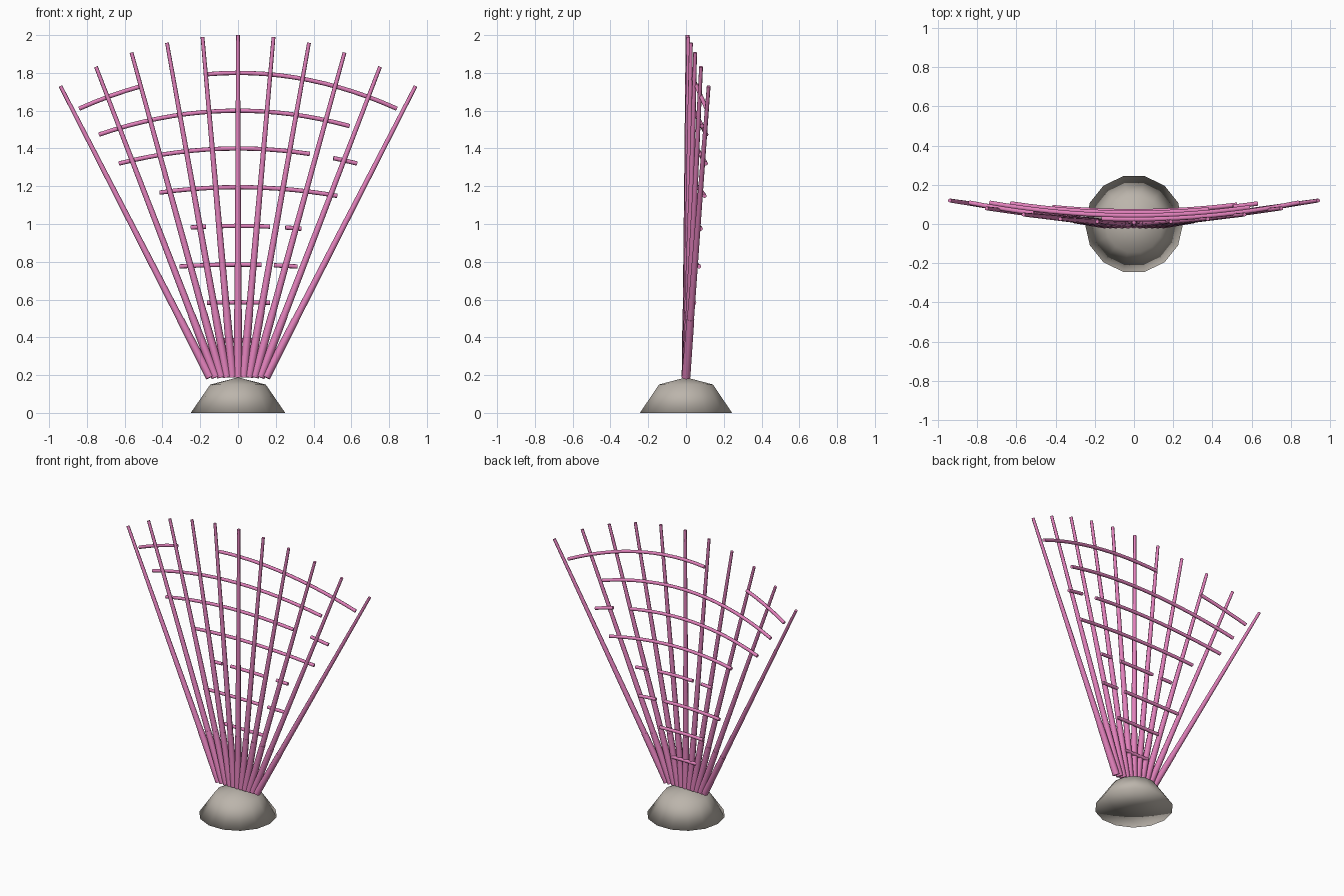
import bpy, bmesh, math
from mathutils import Vector

if "Cube" in bpy.data.objects:
    bpy.data.objects.remove(bpy.data.objects["Cube"])


def material(name, colour):
    m = bpy.data.materials.new(name)
    m.diffuse_color = colour
    m.use_nodes = True
    m.node_tree.nodes["Principled BSDF"].inputs["Base Color"].default_value = m.diffuse_color
    return m


pink = material("coral_pink", (0.76, 0.22, 0.50, 1))
stone = material("warm_stone", (0.50, 0.46, 0.41, 1))


def finish(bm, name, mat, angle=50):
    bmesh.ops.recalc_face_normals(bm, faces=bm.faces)
    me = bpy.data.meshes.new(name)
    bm.to_mesh(me)
    bm.free()
    ob = bpy.data.objects.new(name, me)
    bpy.context.collection.objects.link(ob)
    me.materials.append(mat)
    bpy.ops.object.select_all(action='DESELECT')
    ob.select_set(True)
    bpy.context.view_layer.objects.active = ob
    bpy.ops.object.shade_smooth_by_angle(angle=math.radians(angle))
    return ob


def tube(bm, pts, radii, sides=8):
    """Capped tube through points."""
    rings = []
    for i, p in enumerate(pts):
        d = (pts[min(i + 1, len(pts) - 1)] - pts[max(i - 1, 0)]).normalized()
        u = d.cross(Vector((0, 1, 0))).normalized()
        v = d.cross(u)
        rings.append([bm.verts.new(p + radii[i] * (u * math.cos(a) + v * math.sin(a)))
                      for a in (2 * math.pi * k / sides for k in range(sides))])
    for a, b in zip(rings, rings[1:]):
        for k in range(sides):
            j = (k + 1) % sides
            bm.faces.new((a[k], a[j], b[j], b[k]))
    bm.faces.new(rings[0])
    bm.faces.new(rings[-1])


# Low dome holdfast, 14 sides, smooth all over
bm = bmesh.new()
n = 14
low, high = [[bm.verts.new((r * math.cos(2 * math.pi * k / n), r * math.sin(2 * math.pi * k / n), z))
              for k in range(n)] for r, z in ((0.25, 0.0), (0.147, 0.15))]
apex, centre = bm.verts.new((0, 0, 0.188)), bm.verts.new((0, 0, 0))
for k in range(n):
    j = (k + 1) % n
    bm.faces.new((low[k], low[j], high[j], high[k]))
    bm.faces.new((high[k], high[j], apex))
    bm.faces.new((low[j], low[k], centre))
finish(bm, "base_rock", stone, 180)

# Eleven fan ribs, each of five stepped segments
bm = bmesh.new()
steps = ((0.0230, 0.0200), (0.0185, 0.0165), (0.0165, 0.0140), (0.0140, 0.0120), (0.0120, 0.0100))
for i in range(-5, 6):
    x = 0.188 * i
    bottom = Vector((0.0295 * i, 0, 0.188))
    top = Vector((x, 0.008 + 0.112 * (i / 5) ** 2, 0.23 + math.sqrt(1.77 ** 2 - x * x)))
    for s, radii in enumerate(steps):
        tube(bm, [bottom.lerp(top, s / 5), bottom.lerp(top, (s + 1) / 5)], radii)
finish(bm, "fan_ribs", pink)

# Cross bars: height on the centre line, backward bow, then the x spans that remain
bars = [
    (1.80, 0.024, [(-0.84, -0.51), (-0.165, 0.84)]),
    (1.60, 0.043, [(-0.735, 0.59)]),
    (1.40, 0.057, [(-0.63, 0.38), (0.505, 0.63)]),
    (1.195, 0.065, [(-0.415, 0.525)]),
    (0.99, 0.064, [(-0.25, -0.17), (-0.10, 0.17), (0.25, 0.335)]),
    (0.785, 0.057, [(-0.31, 0.125), (0.19, 0.315)]),
    (0.585, 0.040, [(-0.165, 0.17)]),
    (0.385, 0.015, [(-0.095, 0.095)]),
]
bm = bmesh.new()
for z, bow, spans in bars:
    drop = 0.268 * (z / 1.8) ** 1.15
    for x0, x1 in spans:
        m = max(2, round((x1 - x0) / 0.08))
        xs = [x0 + (x1 - x0) * k / m for k in range(m + 1)]
        tube(bm, [Vector((x, bow + 0.12 * x * x, z - drop * x * x)) for x in xs], [0.0115] * (m + 1))
finish(bm, "cross_bars", pink)
